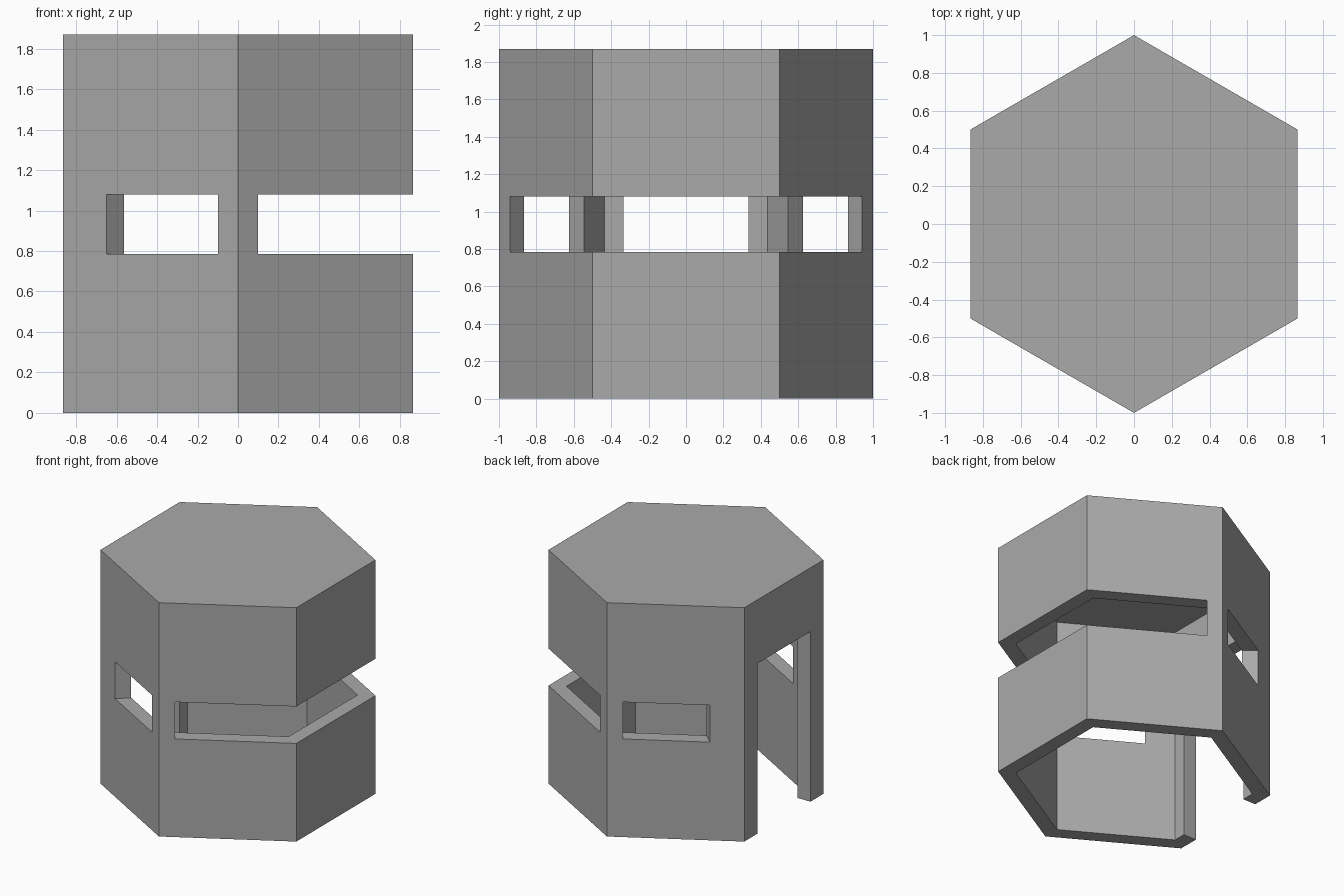
import bpy, bmesh

if "Cube" in bpy.data.objects:
    bpy.data.objects.remove(bpy.data.objects["Cube"])

# Colour
concrete = bpy.data.materials.new("concrete_grey")
concrete.diffuse_color = (0.4, 0.4, 0.4, 1)
concrete.use_nodes = True
concrete.node_tree.nodes["Principled BSDF"].inputs["Base Color"].default_value = concrete.diffuse_color

# Wall plan, back half from the right corner to the doorway: outer xy, inner xy
half = [
    ((0.866, 0.5), (0.753, 0.435)),     # right corner
    ((0.10, 0.942), (0.009, 0.865)),    # end of wraparound slit
    ((0.0, 1.0), (0.0, 0.87)),          # back corner
    ((-0.10, 0.942), (-0.009, 0.865)),  # small window
    ((-0.65, 0.625), (-0.563, 0.545)),
    ((-0.866, 0.5), (-0.753, 0.435)),   # left corner
    ((-0.866, 0.335), (-0.753, 0.335)), # door jamb
]
plan = half + [tuple((x, -y) for x, y in s) for s in reversed(half)]
N = len(plan)

# Height levels: outer z, inner z (roof slab at the top)
levels = [(0, 0), (0.785, 0.785), (1.08, 1.08), (1.36, 1.36), (1.87, 1.735)]
BANDS = len(levels) - 1
SLIT_COLUMNS = {0, 3, 9, 12, 13}
DOOR_COLUMN = 6


def solid(col, band):
    col %= N
    if band < 0:
        return False
    if band >= BANDS:
        return True
    if col == DOOR_COLUMN and band < 3:
        return False
    return not (col in SLIT_COLUMNS and band == 1)


bm = bmesh.new()
grid = {}


def v(col, lev, side):
    key = (col % N, lev, side)
    if key not in grid:
        x, y = plan[key[0]][side]
        grid[key] = bm.verts.new((x, y, levels[lev][side]))
    return grid[key]


# Wall panels, with reveals wherever a panel borders an opening
for c in range(N):
    for b in range(BANDS):
        if not solid(c, b):
            continue
        bm.faces.new([v(c, b, 0), v(c + 1, b, 0), v(c + 1, b + 1, 0), v(c, b + 1, 0)])
        bm.faces.new([v(c, b + 1, 1), v(c + 1, b + 1, 1), v(c + 1, b, 1), v(c, b, 1)])
        if not solid(c - 1, b):
            bm.faces.new([v(c, b, 1), v(c, b, 0), v(c, b + 1, 0), v(c, b + 1, 1)])
        if not solid(c + 1, b):
            bm.faces.new([v(c + 1, b, 0), v(c + 1, b, 1), v(c + 1, b + 1, 1), v(c + 1, b + 1, 0)])
        if not solid(c, b - 1):
            bm.faces.new([v(c, b, 1), v(c + 1, b, 1), v(c + 1, b, 0), v(c, b, 0)])
        if not solid(c, b + 1):
            bm.faces.new([v(c, b + 1, 0), v(c + 1, b + 1, 0), v(c + 1, b + 1, 1), v(c, b + 1, 1)])

# Roof and ceiling
bm.faces.new([v(c, BANDS, 0) for c in range(N)])
bm.faces.new([v(c, BANDS, 1) for c in reversed(range(N))])

mesh = bpy.data.meshes.new("bunker_shell")
bm.to_mesh(mesh)
bm.free()
mesh.materials.append(concrete)
bpy.context.collection.objects.link(bpy.data.objects.new("bunker_shell", mesh))
